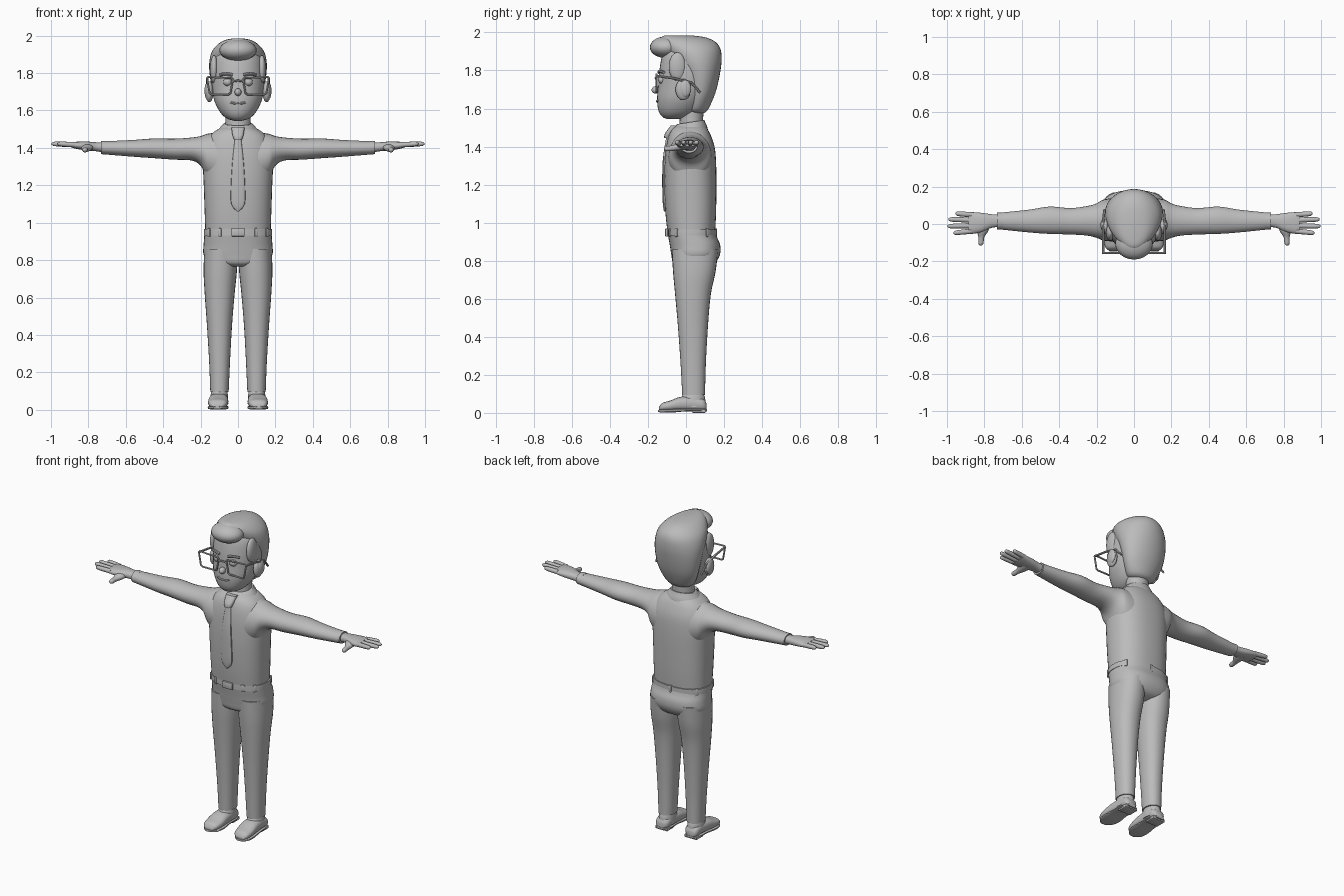
import bpy, bmesh, math
from mathutils import Vector

mat = bpy.data.materials.new("plain_grey")
mat.diffuse_color = (0.5, 0.5, 0.5, 1)
AXES = {"x": (0, 1, 2), "y": (1, 0, 2), "z": (2, 0, 1)}


def finish(ob, angle=40):
    ob.data.materials.clear()
    ob.data.materials.append(mat)
    bpy.ops.object.select_all(action="DESELECT")
    ob.select_set(True)
    bpy.context.view_layer.objects.active = ob
    bpy.ops.object.shade_smooth_by_angle(angle=math.radians(angle))
    return ob


def from_bmesh(name, bm, angle=40):
    bmesh.ops.recalc_face_normals(bm, faces=bm.faces)
    me = bpy.data.meshes.new(name)
    bm.to_mesh(me)
    bm.free()
    ob = bpy.data.objects.new(name, me)
    bpy.context.collection.objects.link(ob)
    return finish(ob, angle)


def catmull(a, b, c, d, t):
    return tuple(0.5 * (2 * q + (r - p) * t + (2 * p - 5 * q + 4 * r - s) * t * t
                        + (3 * q - p - 3 * r + s) * t ** 3) for p, q, r, s in zip(a, b, c, d))


def loft(name, axis, rows, side=1, n=28, power=2.0, steps=4, tilt=0.0):
    """rows: (position, low1, high1, low2, high2) on the two other axes"""
    k, i, j = AXES[axis]
    rings = []
    for r in range(len(rows) - 1):
        p = [rows[max(0, min(len(rows) - 1, r + o))] for o in (-1, 0, 1, 2)]
        rings += [catmull(*p, s / steps) for s in range(steps)]
    rings.append(rows[-1])
    bm = bmesh.new()
    loops = []
    for pos, a0, a1, b0, b1 in rings:
        loop = []
        for m in range(n):
            t = 2 * math.pi * m / n
            c, s = math.cos(t), math.sin(t)
            co = [0, 0, 0]
            co[k] = pos
            co[i] = (a0 + a1) / 2 + (a1 - a0) / 2 * math.copysign(abs(c) ** (2 / power), c)
            co[j] = (b0 + b1) / 2 + (b1 - b0) / 2 * math.copysign(abs(s) ** (2 / power), s)
            if axis == "z":
                co[2] += tilt * co[1]
            co[0] *= side
            loop.append(bm.verts.new(co))
        loops.append(loop)
    for u, v in zip(loops, loops[1:]):
        for m in range(n):
            bm.faces.new((u[m], u[(m + 1) % n], v[(m + 1) % n], v[m]))
    bm.faces.new(loops[0])
    bm.faces.new(loops[-1])
    return from_bmesh(name, bm)


def zloft(name, rows, **kw):
    """rows symmetric about x: (z, half_width, y_front, y_back)"""
    return loft(name, "z", [(z, -h, h, y0, y1) for z, h, y0, y1 in rows], **kw)


def ball(name, centre, size):
    bm = bmesh.new()
    bmesh.ops.create_uvsphere(bm, u_segments=24, v_segments=14, radius=1)
    for v in bm.verts:
        v.co = Vector(centre) + Vector(a * b for a, b in zip(v.co, size))
    return from_bmesh(name, bm, 80)


def box(name, centre, size, turn=0.0, bevel=0.004):
    bm = bmesh.new()
    bmesh.ops.create_cube(bm, size=1)
    for v in bm.verts:
        v.co = Vector(a * b for a, b in zip(v.co, size))
    bmesh.ops.bevel(bm, geom=bm.edges[:], offset=bevel, segments=2, affect="EDGES", profile=0.5)
    ob = from_bmesh(name, bm)
    ob.location = centre
    ob.rotation_euler.z = turn
    return ob


def wire(name, points, radius, cyclic=False):
    cu = bpy.data.curves.new(name, "CURVE")
    cu.dimensions = "3D"
    cu.bevel_depth, cu.bevel_resolution, cu.use_fill_caps = radius, 2, True
    sp = cu.splines.new("POLY")
    sp.points.add(len(points) - 1)
    for p, co in zip(sp.points, points):
        p.co = (*co, 1)
    sp.use_cyclic_u = cyclic
    ob = bpy.data.objects.new(name, cu)
    bpy.context.collection.objects.link(ob)
    bpy.ops.object.select_all(action="DESELECT")
    ob.select_set(True)
    bpy.context.view_layer.objects.active = ob
    bpy.ops.object.convert(target="MESH")
    return finish(bpy.context.object)


# Shirt body, neck and collar
zloft("shirt", [(.93, .174, -.095, .152), (1.05, .178, -.108, .158), (1.2, .183, -.115, .16),
                (1.32, .188, -.112, .158), (1.4, .182, -.104, .15), (1.46, .155, -.09, .13),
                (1.495, .115, -.07, .11), (1.515, .07, -.04, .09)], n=40, power=2.4)
zloft("neck", [(1.46, .072, -.04, .092), (1.54, .068, -.033, .09), (1.63, .07, -.04, .095)])
zloft("collar", [(1.455, .118, -.098, .118), (1.485, .112, -.088, .112),
                 (1.515, .088, -.058, .1), (1.525, .078, -.045, .097)], tilt=.15)

# Tie: knot and tapering blade
zloft("tie_knot", [(1.445, .022, -.115, -.06), (1.47, .03, -.11, -.06), (1.51, .036, -.08, -.03)],
      n=16, power=3)
zloft("tie_blade", [(1.06, .004, -.116, -.1), (1.1, .036, -.122, -.1), (1.2, .038, -.125, -.1),
                    (1.33, .03, -.122, -.1), (1.45, .017, -.104, -.08)], n=16, power=3)

# Trousers: seat and legs
zloft("trouser_seat", [(.765, .06, -.04, .1), (.785, .15, -.068, .15), (.83, .184, -.077, .178),
                       (.88, .184, -.085, .18), (.92, .181, -.092, .165), (.95, .179, -.097, .157)],
      n=40, power=2.4)
zloft("belt", [(.932, .183, -.099, .16), (.948, .183, -.099, .16), (.965, .182, -.099, .16)],
      n=40, power=2.4)
box("belt_buckle", (0, -.102, .948), (.07, .016, .042))
for a in (35, 62, 118, 145, 215, 270, 325):
    t = math.radians(a)
    c, s = math.cos(t), math.sin(t)
    x = .182 * math.copysign(abs(c) ** .83, c)
    y = .03 - .129 * math.copysign(abs(s) ** .83, s)
    box("belt_loop", (x, y, .948), (.018, .01, .045), math.atan2(-s / .129, c / .182) + math.pi / 2)

for side in (-1, 1):
    loft("trouser_leg", "z", [(.095, .05, .148, -.02, .1), (.25, .043, .154, -.028, .104),
                              (.45, .032, .166, -.042, .115), (.62, .018, .178, -.057, .13),
                              (.74, .006, .184, -.068, .155), (.86, .002, .18, -.075, .17)],
         side, power=2.2)
    # Shoes: ankle, upper and sole with heel
    loft("shoe_ankle", "z", [(.03, .052, .15, -.03, .105), (.08, .054, .146, -.025, .1),
                             (.105, .06, .14, -.01, .09)], side)
    loft("shoe_upper", "y", [(-.142, .085, .135, .012, .03), (-.125, .064, .153, .01, .052),
                             (-.085, .053, .16, .01, .064), (-.03, .052, .157, .01, .084),
                             (.04, .055, .15, .01, .088), (.09, .06, .146, .01, .075),
                             (.108, .08, .13, .014, .05)], side, power=2.5)
    loft("shoe_sole", "y", [(-.146, .09, .13, .004, .016), (-.12, .062, .155, .002, .018),
                            (-.07, .05, .162, .002, .02), (0, .055, .156, .008, .022),
                            (.07, .055, .15, .008, .022), (.11, .078, .132, .008, .02)],
         side, power=4)
    box("shoe_heel", (.103 * side, .068, .01), (.085, .07, .02))

    # Sleeve and cuff
    loft("sleeve", "x", [(.1, -.095, .14, 1.19, 1.485), (.165, -.088, .13, 1.24, 1.475),
                         (.2, -.074, .11, 1.305, 1.463), (.25, -.062, .096, 1.333, 1.455),
                         (.34, -.056, .085, 1.337, 1.449), (.45, -.053, .093, 1.345, 1.45),
                         (.55, -.046, .078, 1.352, 1.443), (.65, -.036, .067, 1.36, 1.438),
                         (.725, -.028, .06, 1.366, 1.435)], side)
    loft("cuff", "x", [(.7, -.028, .06, 1.366, 1.437), (.732, -.029, .061, 1.368, 1.437)], side)

    # Hand: palm, four fingers, thumb
    loft("palm", "x", [(.71, -.016, .05, 1.375, 1.428), (.76, -.02, .052, 1.382, 1.43),
                       (.81, -.042, .059, 1.386, 1.434), (.86, -.052, .063, 1.394, 1.433),
                       (.885, -.052, .062, 1.4, 1.43)], side, n=20, power=2.4)
    for y0, y1, tip in ((.049, .056, .955), (.021, .025, .993), (-.009, -.012, .998), (-.038, -.048, .965)):
        rows = []
        for f, r in ((0, .014), (.5, .0135), (.85, .012), (.96, .008), (1, .002)):
            y = y0 + (y1 - y0) * f
            rows.append((.865 + (tip - .865) * f, y - r, y + r, 1.416 + .006 * f - r, 1.416 + .006 * f + r))
        loft("finger", "x", rows, side, n=12, steps=3)
    loft("thumb", "y", [(-.116, .817, .822, 1.386, 1.392), (-.105, .805, .832, 1.376, 1.402),
                        (-.07, .8, .832, 1.377, 1.407), (-.035, .778, .84, 1.38, 1.42),
                        (.01, .77, .84, 1.385, 1.425)], side, n=14)

    # Ear, eye, eyebrow
    ball("ear", (.153 * side, -.015, 1.7), (.022, .04, .056))
    ball("ear_lobe_rim", (.165 * side, -.005, 1.705), (.014, .032, .045))
    ball("eye", (.055 * side, -.126, 1.752), (.024, .022, .022))
    wire("eyebrow", [((.03 + .0165 * i) * side, -.143 + .0016 * i * i,
                      1.79 + .006 * math.sin(i * .8)) for i in range(5)], .008)

    # Glasses: lens frame and temple
    wire("lens_frame", [(x * side, -.156, z) for x, z in (
        (.028, 1.765), (.035, 1.773), (.16, 1.779), (.166, 1.772), (.152, 1.694),
        (.143, 1.686), (.05, 1.686), (.04, 1.693))], .0055, True)
    wire("glasses_temple", [(.164 * side, -.156, 1.772), (.165 * side, -.06, 1.758),
                            (.164 * side, .03, 1.735), (.158 * side, .075, 1.682)], .0065)
wire("glasses_bridge", [(-.03, -.156, 1.755), (0, -.16, 1.76), (.03, -.156, 1.755)], .0055)

# Head, nose, mouth
zloft("head", [(1.545, .02, -.1, -.03), (1.557, .06, -.125, .02), (1.59, .095, -.145, .07),
               (1.65, .126, -.152, .11), (1.72, .139, -.146, .14), (1.8, .142, -.14, .15),
               (1.88, .13, -.125, .14), (1.93, .09, -.1, .1)], n=36, power=2.1)
ball("nose", (0, -.157, 1.698), (.018, .024, .02))
wire("mouth", [(.01 * i, -.152 + .00035 * i * i, 1.637 + .0004 * i * i) for i in range(-4, 5)], .006)

# Hair: shell over the back of the skull, plus a front quiff
zloft("hair_shell", [(1.575, .05, .03, .09), (1.59, .085, .0, .113), (1.64, .116, .0, .138),
                     (1.7, .136, -.005, .16), (1.78, .15, -.03, .178), (1.85, .154, -.075, .187),
                     (1.91, .142, -.115, .182), (1.95, .112, -.135, .155), (1.975, .073, -.13, .1),
                     (1.985, .03, -.11, .02)], n=36)
ball("quiff", (0, -.105, 1.922), (.1, .085, .057))
for side in (-1, 1):
    ball("sideburn", (.128 * side, -.045, 1.82), (.022, .045, .075))
